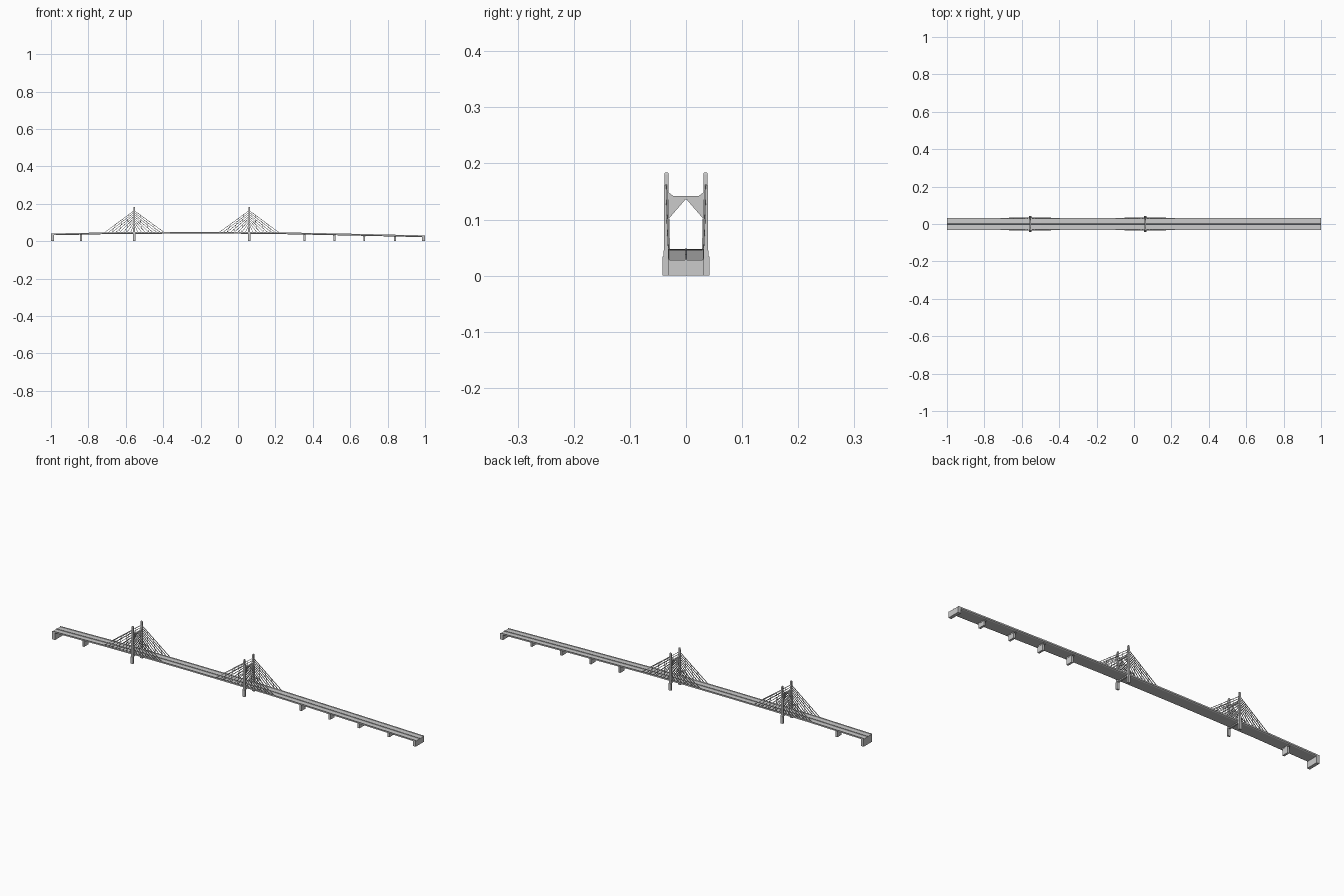
import bpy, bmesh
from mathutils import Vector

if "Cube" in bpy.data.objects:
    bpy.data.objects.remove(bpy.data.objects["Cube"])

TOWERS = (-0.555, 0.06)
PIERS = (-0.84, 0.355, 0.515, 0.675, 0.84)
ROAD = [(-1, .038), (-.85, .041), (-.7, .0445), (-.5, .046), (-.25, .047), (0, .0465),
        (.2, .045), (.4, .041), (.6, .037), (.8, .0325), (1, .028)]


def road_z(x):
    for (xa, za), (xb, zb) in zip(ROAD, ROAD[1:]):
        if x <= xb:
            return za + (zb - za) * (x - xa) / (xb - xa)
    return ROAD[-1][1]


def finish(bm, name):
    bmesh.ops.recalc_face_normals(bm, faces=bm.faces)
    me = bpy.data.meshes.new(name)
    bm.to_mesh(me)
    bm.free()
    ob = bpy.data.objects.new(name, me)
    bpy.context.collection.objects.link(ob)
    return ob


def loft(bm, rings):
    rows = [[bm.verts.new(p) for p in r] for r in rings]
    n = len(rows[0])
    for a, b in zip(rows, rows[1:]):
        for i in range(n):
            j = (i + 1) % n
            bm.faces.new((a[i], a[j], b[j], b[i]))
    bm.faces.new(rows[0])
    bm.faces.new(rows[-1])


def rect(x, hx, y0, y1, z):
    return [(x - hx, y0, z), (x + hx, y0, z), (x + hx, y1, z), (x - hx, y1, z)]


def box(bm, x, hx, y0, y1, z0, z1):
    loft(bm, [rect(x, hx, y0, y1, z0), rect(x, hx, y0, y1, z1)])


def plate(bm, x, hx, prof):
    loft(bm, [[(x + d, y, z) for y, z in prof] for d in (-hx, hx)])


def rod(bm, a, b, r):
    a, b = Vector(a), Vector(b)
    d = (b - a).normalized()
    u = d.cross(Vector((0, 1, 0))).normalized()
    v = d.cross(u)
    loft(bm, [[p + (u * i + v * j) * r for i, j in ((1, 1), (-1, 1), (-1, -1), (1, -1))]
              for p in (a, b)])


def strip(name, prof):
    # cross-section swept along the cambered road line
    bm = bmesh.new()
    loft(bm, [[(x, y, z + dz) for y, dz in prof] for x, z in ROAD])
    return finish(bm, name)


# deck, edge parapets and median
strip("deck", [(-.032, 0), (.032, 0), (.032, -.004), (.027, -.0065), (-.027, -.0065), (-.032, -.004)])
for s, side in ((-1, "front"), (1, "back")):
    strip("parapet_" + side, [(s * .032, 0), (s * .032, .003), (s * .0305, .003), (s * .0295, 0)])
strip("median", [(-.0015, 0), (.0015, 0), (.0008, .0025), (-.0008, .0025)])

# end abutments
for s, side in ((-1, "left"), (1, "right")):
    bm = bmesh.new()
    x = s * .992
    box(bm, x, .008, -.032, .032, 0, road_z(x) - .003)
    finish(bm, "abutment_" + side)

# approach piers
for x in PIERS:
    bm = bmesh.new()
    top = road_z(x) - .005
    box(bm, x, .005, -.017, .017, 0, top)
    box(bm, x, .006, -.022, .022, top - .005, top)
    finish(bm, "pier")

for tx in TOWERS:
    # tower legs, flared base to slim top
    bm = bmesh.new()
    for s in (-1, 1):
        box(bm, tx, .0065, s * .0325, s * .0415, 0, .034)
        loft(bm, [rect(tx, hx, s * yi, s * yo, z) for hx, yi, yo, z in
                  ((.006, .0285, .040, .034), (.0055, .0285, .0395, .05),
                   (.0045, .031, .039, .145), (.004, .031, .0385, .18), (.003, .032, .0375, .184))])
    finish(bm, "tower_legs")
    # cross beam with haunches and triangular gussets
    bm = bmesh.new()
    box(bm, tx, .0035, -.033, .033, .136, .142)
    for s in (-1, 1):
        plate(bm, tx, .0035, [(s * .033, .141), (s * .021, .141), (s * .031, .148), (s * .033, .148)])
        plate(bm, tx, .0012, [(s * .033, .137), (0, .137), (s * .031, .101), (s * .033, .101)])
    finish(bm, "tower_cross_beam")
    # under-deck cross beam
    bm = bmesh.new()
    box(bm, tx, .004, -.034, .034, .034, .041)
    finish(bm, "tower_lower_beam")

    # stay cables on both planes, with thin cross ties
    stays, ties = bmesh.new(), bmesh.new()
    N = 8
    for s in (-1, 1):
        for d in (-1, 1):
            lines = []
            for i in range(N):
                t = (i + 1) / N
                bx = tx + d * .16 * t
                a = Vector((bx, s * .031, road_z(bx) + .001))
                b = Vector((tx, s * (.033 + .002 * t), .082 + .082 * t))
                rod(stays, a, b, .0012)
                lines.append((a, b))
            # each tie climbs from a deck anchor to the outermost stay
            a, b = lines[-1]
            for k in (1, 3, 5):
                low = lines[k][0]
                rod(ties, low, a.lerp(b, 1 - (k + 1) / N * .8), .0007)
    finish(stays, "stay_cables")
    finish(ties, "cable_ties")
